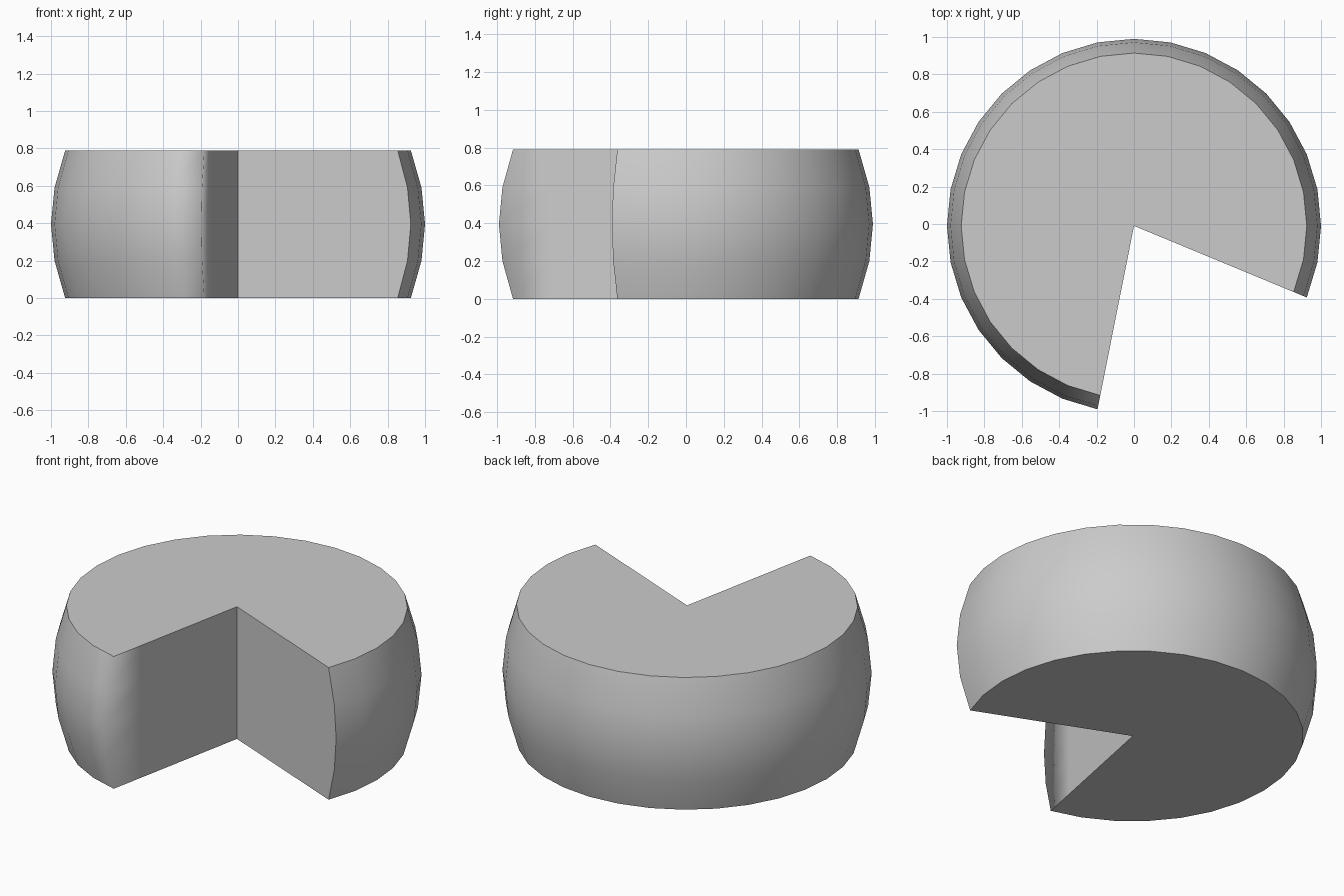
import bpy, bmesh, math
from mathutils import Matrix

if "Cube" in bpy.data.objects:
    bpy.data.objects.remove(bpy.data.objects["Cube"])

CENTER_Y = -0.01          # bounding box is centred, so the axis sits slightly back
HEIGHT = 0.79
PROFILE = [(0.924, 0), (0.981, 0.2), (1.0, 0.395), (0.981, 0.59), (0.924, HEIGHT)]
START, STEP, COUNT = -22.5, 11.25, 25   # 32-sided wheel with seven sides cut out

bm = bmesh.new()


def ring_point(deg, r, z):
    a = math.radians(deg)
    return bm.verts.new((r * math.cos(a), r * math.sin(a) + CENTER_Y, z))


# bulging rind
cols = [[ring_point(START + i * STEP, r, z) for r, z in PROFILE] for i in range(COUNT + 1)]
for a, b in zip(cols, cols[1:]):
    for k in range(len(PROFILE) - 1):
        bm.faces.new((a[k], b[k], b[k + 1], a[k + 1]))

axis_low = bm.verts.new((0, CENTER_Y, 0))
axis_top = bm.verts.new((0, CENTER_Y, HEIGHT))

# left cut face, with a strip beside the rind that shades softly around the corner
last_angle = START + COUNT * STEP
strip = [ring_point(last_angle, 0.72, z) for _, z in PROFILE]
end = cols[-1]
for k in range(len(PROFILE) - 1):
    bm.faces.new((end[k], strip[k], strip[k + 1], end[k + 1]))
bm.faces.new([axis_low, axis_top] + strip[::-1])

# right cut face
bm.faces.new([axis_low] + cols[0] + [axis_top])

# flat top and bottom
bm.faces.new([axis_top] + [c[-1] for c in cols] + [strip[-1]])
bm.faces.new([strip[0]] + [c[0] for c in cols][::-1] + [axis_low])
bmesh.ops.recalc_face_normals(bm, faces=bm.faces)

# smooth shading, sharp everywhere but the softened left corner
soft = {frozenset(p) for p in zip(end, end[1:])}
for f in bm.faces:
    f.smooth = True
for e in bm.edges:
    sharp = e.calc_face_angle(0) > math.radians(40)
    e.smooth = not sharp or frozenset(e.verts) in soft

mesh = bpy.data.meshes.new("cut_wheel")
bm.to_mesh(mesh)
bm.free()
bpy.context.collection.objects.link(bpy.data.objects.new("cut_wheel", mesh))
